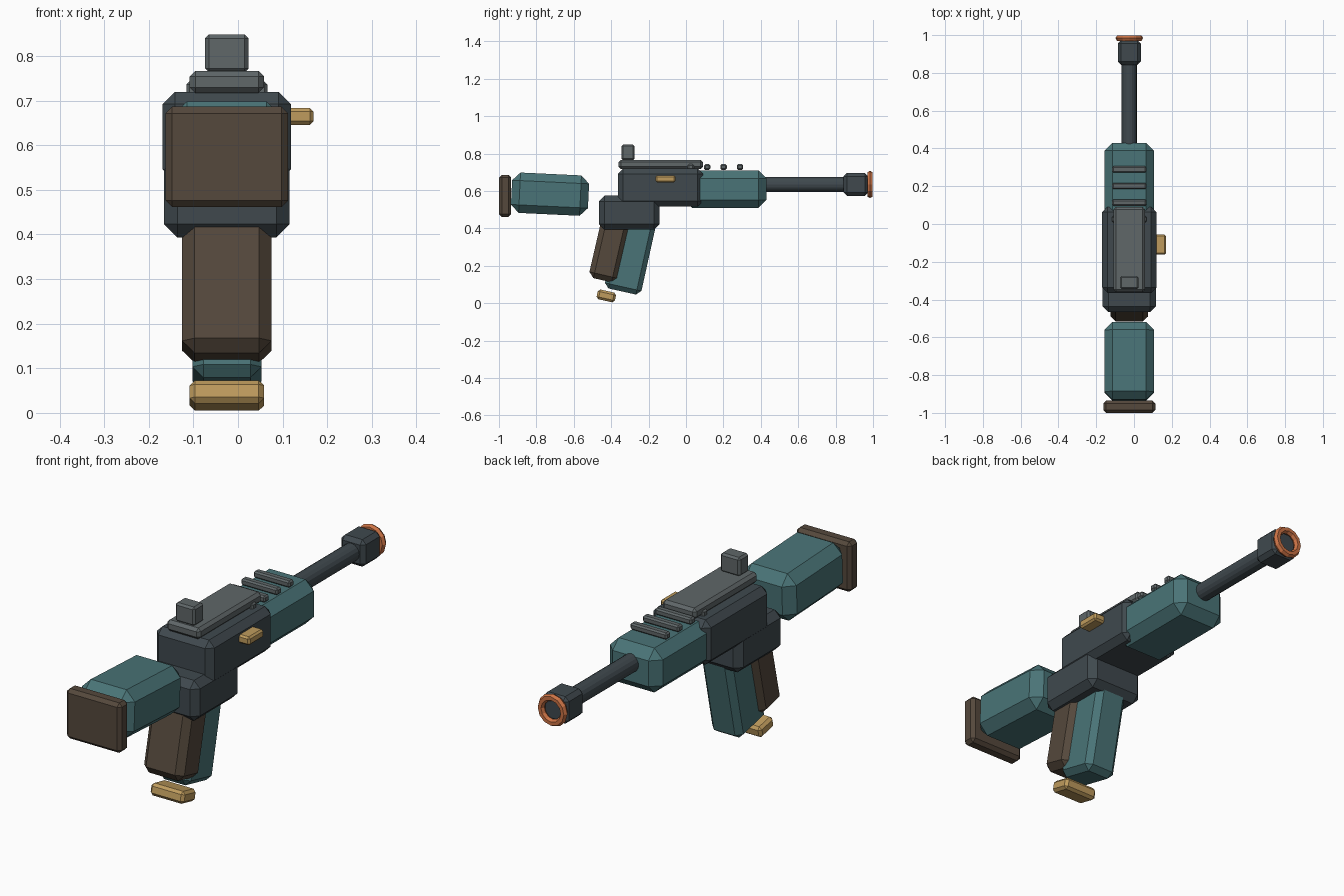
import bpy, math

if "Cube" in bpy.data.objects:
    bpy.data.objects.remove(bpy.data.objects["Cube"])

CX = -0.025  # centre line of the body


def material(name, rgb):
    m = bpy.data.materials.new(name)
    m.diffuse_color = (*rgb, 1)
    m.use_nodes = True
    m.node_tree.nodes["Principled BSDF"].inputs["Base Color"].default_value = m.diffuse_color
    return m


teal = material("teal", (0.068, 0.175, 0.185))
dark = material("dark slate", (0.05, 0.066, 0.076))
grey = material("grey metal", (0.115, 0.135, 0.14))
brown = material("brown", (0.09, 0.065, 0.045))
gold = material("gold", (0.52, 0.33, 0.11))
orange = material("orange", (0.6, 0.17, 0.06))


def box(name, mat, loc, size, bevel, tilt=0):
    """Chamfered box, tilted about x (degrees)."""
    bpy.ops.mesh.primitive_cube_add(size=1)
    o = bpy.context.object
    o.name = name
    o.scale = size
    bpy.ops.object.transform_apply(location=False, rotation=False, scale=True)
    o.location = loc
    o.rotation_euler.x = math.radians(tilt)
    b = o.modifiers.new("chamfer", "BEVEL")
    b.width = bevel
    b.segments = 1
    o.data.materials.append(mat)
    return o


# Stock
box("butt_pad", brown, (CX, -0.967, 0.574), (0.275, 0.065, 0.225), 0.015)
box("stock", teal, (CX, -0.727, 0.583), (0.264, 0.412, 0.216), 0.043, -2.7)

# Body
box("upper_body", dark, (CX, -0.137, 0.619), (0.288, 0.455, 0.202), 0.028)
box("lower_body", dark, (CX, -0.303, 0.484), (0.282, 0.325, 0.182), 0.03)
box("fore_end", teal, (CX, 0.21, 0.61), (0.262, 0.44, 0.2), 0.042)

# Grip, magazine and base tab
box("grip", brown, (CX, -0.402, 0.318), (0.2, 0.155, 0.4), 0.028, -13)
box("magazine", teal, (CX, -0.298, 0.258), (0.155, 0.2, 0.4), 0.025, -12.5)
box("base_tab", gold, (CX, -0.426, 0.039), (0.167, 0.1, 0.053), 0.012, -12.5)

# Top rail, rear sight, cross slats and side handle
box("top_rail", grey, (CX, -0.135, 0.742), (0.167, 0.452, 0.05), 0.013)
box("rear_sight", grey, (CX, -0.31, 0.806), (0.098, 0.07, 0.085), 0.009)
for i in range(4):
    box(f"slat_{i + 1}", grey, (CX, 0.025 + 0.088 * i, 0.728),
        (0.182, 0.034, 0.03), 0.007)
box("side_handle", gold, (0.128, -0.109, 0.665), (0.082, 0.106, 0.038), 0.008)

# Barrel
bpy.ops.mesh.primitive_cylinder_add(vertices=16, radius=0.04, depth=0.5,
                                    location=(CX, 0.63, 0.635),
                                    rotation=(math.pi / 2, 0, 0))
barrel = bpy.context.object
barrel.name = "barrel"
barrel.data.materials.append(dark)

# Muzzle block and end ring
box("muzzle_block", dark, (CX, 0.908, 0.635), (0.122, 0.132, 0.122), 0.018)
bpy.ops.mesh.primitive_torus_add(major_segments=12, minor_segments=6,
                                 major_radius=0.057, minor_radius=0.016,
                                 location=(CX, 0.984, 0.635),
                                 rotation=(math.pi / 2, 0, 0))
ring = bpy.context.object
ring.name = "muzzle_ring"
ring.data.materials.append(orange)
